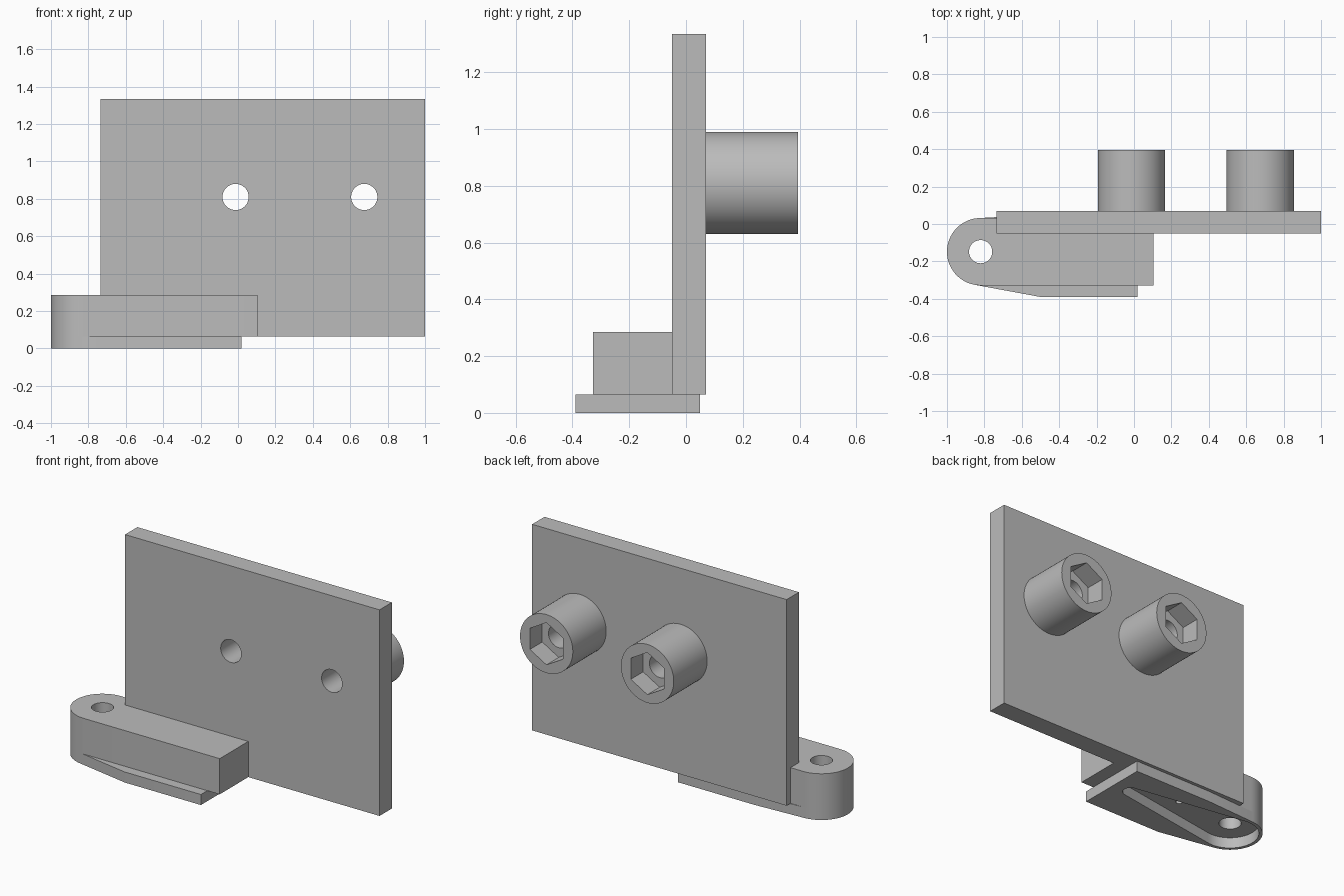
import bpy, bmesh, math
from mathutils import Vector
from mathutils.geometry import convex_hull_2d

cube = bpy.data.objects.get("Cube")
if cube:
    bpy.data.objects.remove(cube, do_unlink=True)

grey = bpy.data.materials.new("plain grey")
grey.use_nodes = True
grey.diffuse_color = (0.5, 0.5, 0.5, 1)
grey.node_tree.nodes["Principled BSDF"].inputs["Base Color"].default_value = (0.5, 0.5, 0.5, 1)


def disc(x, y, r, n=64):
    """Points of a regular outline with one corner pointing up."""
    angles = [math.pi / 2 + math.tau * i / n for i in range(n)]
    return [Vector((x + r * math.cos(a), y + r * math.sin(a))) for a in angles]


def rect(x0, x1, y0, y1):
    return [Vector(p) for p in ((x0, y0), (x1, y0), (x1, y1), (x0, y1))]


def prism(name, points, low, high, axis="z"):
    """Extrude the outline wrapped around the points along z or y."""
    outline = [points[i] for i in convex_hull_2d(points)]
    place = (lambda p, h: (p.x, p.y, h)) if axis == "z" else (lambda p, h: (p.x, h, p.y))
    bm = bmesh.new()
    bottom = [bm.verts.new(place(p, low)) for p in outline]
    top = [bm.verts.new(place(p, high)) for p in outline]
    bm.faces.new(bottom)
    bm.faces.new(top)
    for i in range(len(outline)):
        j = (i + 1) % len(outline)
        bm.faces.new((bottom[i], bottom[j], top[j], top[i]))
    bmesh.ops.recalc_face_normals(bm, faces=bm.faces)
    mesh = bpy.data.meshes.new(name)
    bm.to_mesh(mesh)
    bm.free()
    mesh.materials.append(grey)
    obj = bpy.data.objects.new(name, mesh)
    bpy.context.collection.objects.link(obj)
    return obj


def cut(obj, points, low, high, axis="z"):
    """Subtract a prism from the object and discard the cutter."""
    cutter = prism("cutter", points, low, high, axis)
    cutter.hide_render = True
    mod = obj.modifiers.new("cut", "BOOLEAN")
    mod.operation, mod.solver, mod.object = "DIFFERENCE", "EXACT", cutter
    bpy.context.view_layer.objects.active = obj
    bpy.ops.object.modifier_apply(modifier=mod.name)
    bpy.data.objects.remove(cutter, do_unlink=True)


# upright plate with two bolt holes, and a nut boss behind each hole
BOLT_Z, BOLT_R = 0.81, 0.07
plate = prism("mounting_plate", rect(-0.735, 1, 0.065, 1.335), -0.05, 0.07, "y")
parts = [plate]
for name, x in (("right_boss", -0.013), ("left_boss", 0.675)):
    boss = prism(name, disc(x, BOLT_Z, 0.18), 0.07, 0.395, "y")
    cut(boss, disc(x, BOLT_Z, BOLT_R), 0, 0.5, "y")
    cut(boss, disc(x, BOLT_Z, 0.13, 6), 0.275, 0.5, "y")
    cut(plate, disc(x, BOLT_Z, BOLT_R), -0.2, 0.2, "y")
    parts.append(boss)

# round-ended arm with a pivot hole and two small pilot holes underneath
PIVOT = (-0.82, -0.148)
end = disc(*PIVOT, 0.18)
arm = prism("pivot_arm", end + rect(-0.82, 0.105, -0.328, 0.032), 0.065, 0.285)
cut(arm, disc(*PIVOT, 0.062), -0.1, 0.5)
for x in (-0.3, -0.45):
    cut(arm, disc(x, PIVOT[1], 0.018, 24), 0, 0.16)
parts.append(arm)

# base flange with a tapered lever recess
flange = prism("base_flange", end + rect(-0.5, 0.02, -0.39, 0.05), 0, 0.065)
cut(flange, disc(*PIVOT, 0.16) + disc(-0.1, PIVOT[1], 0.045), -0.1, 0.2)
parts.append(flange)

bpy.ops.object.select_all(action="DESELECT")
for part in parts:
    part.select_set(True)
bpy.context.view_layer.objects.active = plate
bpy.ops.object.shade_smooth_by_angle(angle=math.radians(30))
